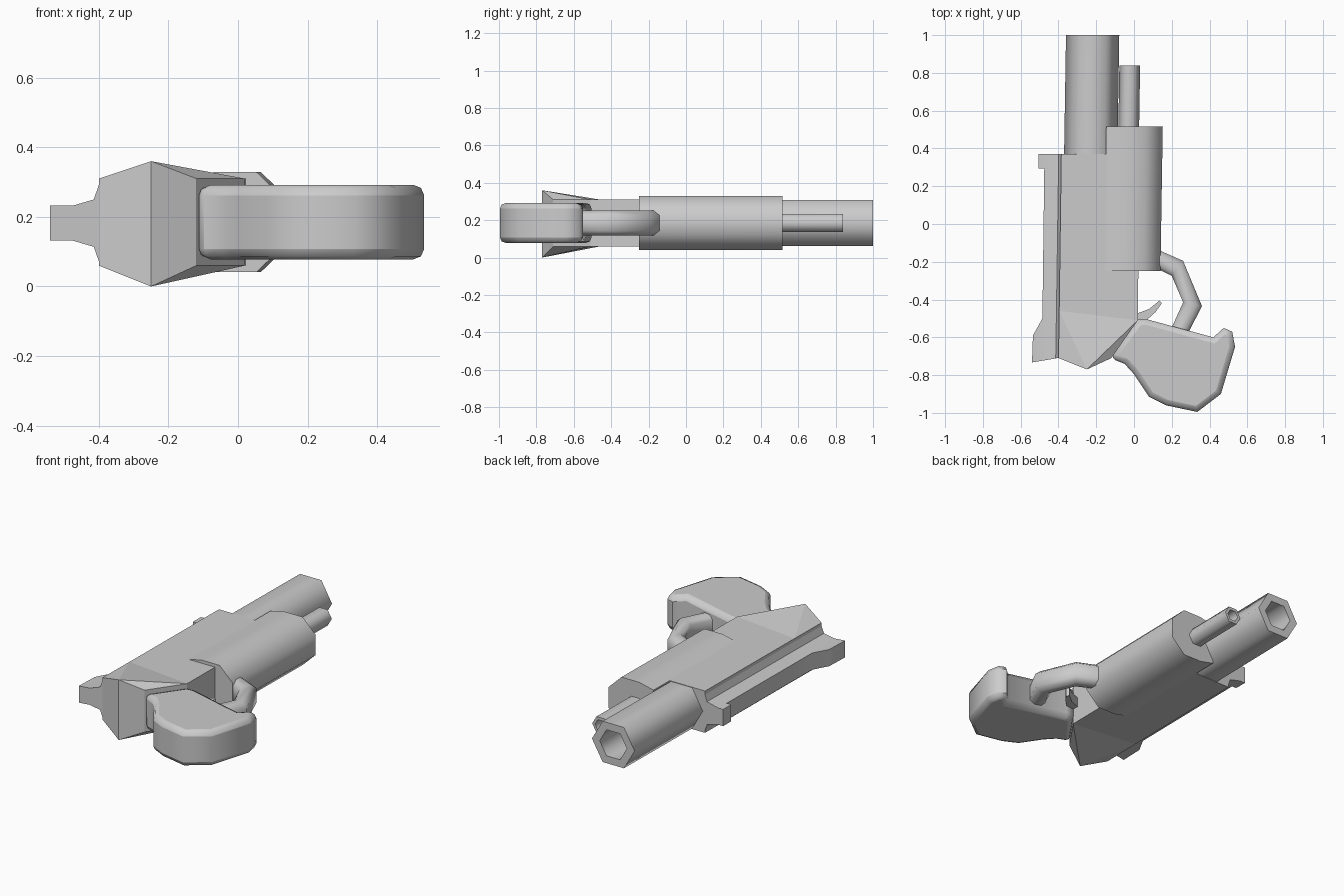
import bpy, bmesh
from math import cos, sin, pi, radians

if "Cube" in bpy.data.objects:
    bpy.data.objects.remove(bpy.data.objects["Cube"])

ZC = 0.185      # mid plane of the part lying on its side
TILT = 0.016    # the model leans slightly in the top view


def loft(name, rings, smooth=None, caps=None):
    """Join closed rings of points; caps are ngons, or given index groups."""
    bm = bmesh.new()
    rows = [[bm.verts.new(p) for p in ring] for ring in rings]
    n = len(rows[0])
    for a, b in zip(rows, rows[1:]):
        for i in range(n):
            j = (i + 1) % n
            bm.faces.new((a[i], a[j], b[j], b[i]))
    for row in (rows[0], rows[-1]):
        for group in caps or [range(n)]:
            bm.faces.new([row[i] for i in group])
    bmesh.ops.recalc_face_normals(bm, faces=bm.faces)
    me = bpy.data.meshes.new(name)
    bm.to_mesh(me)
    bm.free()
    ob = bpy.data.objects.new(name, me)
    bpy.context.collection.objects.link(ob)
    if smooth:
        bpy.ops.object.select_all(action='DESELECT')
        bpy.context.view_layer.objects.active = ob
        ob.select_set(True)
        bpy.ops.object.shade_smooth_by_angle(angle=radians(smooth))
    return ob


def slab(name, outline, half, smooth=None):
    return loft(name, [[(x, y, ZC + s * half) for x, y in outline] for s in (-1, 1)], smooth)


def section(pts, x0, y):
    """Cross-section across the barrel direction."""
    return [(x0 + TILT * y + u, y, ZC + v) for u, v in pts]


def hexa(r):
    return [(r * cos(i * pi / 3), r * sin(i * pi / 3)) for i in range(6)]


def tube(name, x0, y0, y1, r, bore, depth):
    loft(name, [section(hexa(r), x0, y0), section(hexa(r), x0, y1),
                section(hexa(bore), x0, y1), section(hexa(bore), x0, y1 - depth)], 65)


# Six-sided barrel and the thin rod beneath it, both hollow at the muzzle
tube("barrel", -0.235, 0.30, 1.0, 0.141, 0.09, 0.35)
tube("ejector_rod", -0.036, 0.45, 0.84, 0.055, 0.036, 0.12)

# Bulky housing: flattened towards the frame, octagonal on the outside
half = [(0.147, 0.06), (0.06, 0.144), (-0.06, 0.144), (-0.152, 0.123)]
profile = half + [(u, -v) for u, v in reversed(half)]
loft("housing", [section(profile, -0.003, y) for y in (-0.25, 0.517)], 50)

# Frame, flaring to a ridge at the back
frame = [(-0.385, 0.37), (0.03, 0.37), (0.02, -0.51), (-0.12, -0.71),
         (-0.25, -0.77), (-0.40, -0.71), (-0.396, -0.46)]
rings = [[(x, y, (ZC + s * 0.125) if i != 4 else 0.18 + s * 0.18)
          for i, (x, y) in enumerate(frame)] for s in (-1, 1)]
loft("frame", rings, caps=[(0, 1, 2, 6), (6, 2, 4), (2, 3, 4), (6, 4, 5)])

# Top rail with front notch and raised rear block
rings = []
for y, xo in [(-0.733, -0.54), (-0.59, -0.535), (-0.50, -0.485),
              (0.294, -0.475), (0.295, -0.505), (0.37, -0.505)]:
    xi = -0.39 + 0.0145 * y
    side = [(xo, 0.05), (min(xi - 0.075, -0.47), 0.05), (xi - 0.014, 0.068), (xi + 0.005, 0.122)]
    pts = side + [(u, -v) for u, v in reversed(side)]
    skew = 0.17 if y < -0.7 else 0
    rings.append([(u, y + skew * (u - xo), ZC + v - 0.003) for u, v in pts])
loft("top_rail", rings, 35)

# Trigger guard swept along outer / inner edge pairs
path = [((0.06, -0.11), (0.06, -0.20)), ((0.135, -0.14), (0.13, -0.24)),
        ((0.26, -0.195), (0.20, -0.275)), ((0.36, -0.435), (0.26, -0.415)),
        ((0.28, -0.59), (0.185, -0.58))]
shape = [(0, 0.042), (0.3, 0.066), (0.75, 0.066), (1, 0.045)]
shape += [(t, -w) for t, w in reversed(shape)]
loft("trigger_guard", [[(a[0] + (b[0] - a[0]) * t, a[1] + (b[1] - a[1]) * t, ZC + w)
                        for t, w in shape] for a, b in path], 50)

# Curved trigger
slab("trigger", [(0.0, -0.48), (0.08, -0.45), (0.135, -0.405), (0.147, -0.42),
                 (0.115, -0.465), (0.06, -0.515), (0.0, -0.53)], 0.03, 40)

# Grip with rounded rims
grip = slab("grip", [(-0.125, -0.71), (0.02, -0.507), (0.07, -0.505), (0.42, -0.60),
                     (0.475, -0.55), (0.52, -0.57), (0.535, -0.65), (0.46, -0.90),
                     (0.335, -0.995), (0.17, -0.96), (0.08, -0.915), (0.0, -0.795),
                     (-0.05, -0.74)], 0.107, 60)
bevel = grip.modifiers.new("rounded_rim", 'BEVEL')
bevel.width = 0.03
bevel.segments = 2
bevel.limit_method = 'ANGLE'
bevel.angle_limit = radians(85)
